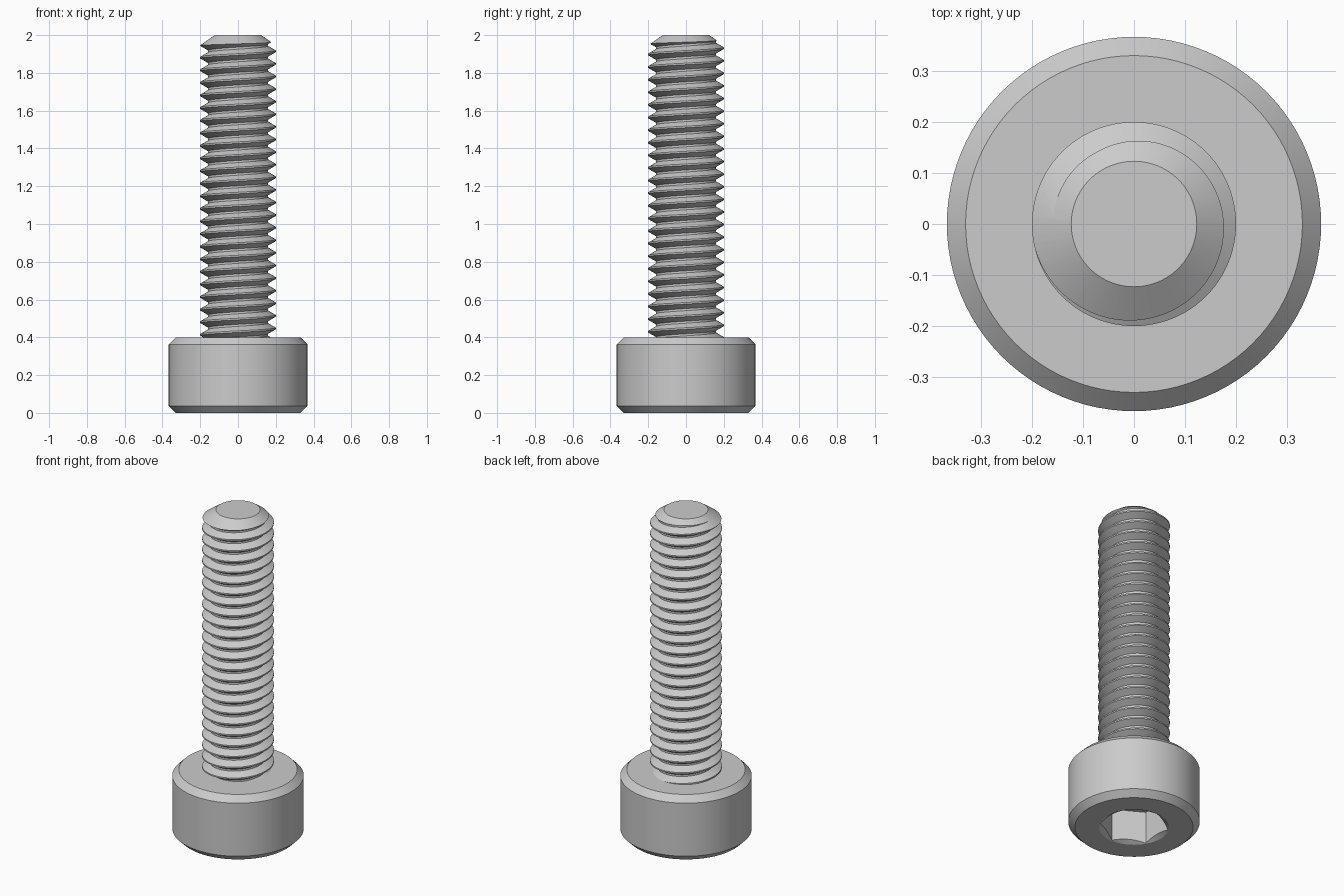
import bpy, bmesh
from math import sin, cos, pi, tau

if "Cube" in bpy.data.objects:
    bpy.data.objects.remove(bpy.data.objects["Cube"])

SEG = 96
PITCH = 0.0667
MAJOR, MINOR = 0.2, 0.159


def make_object(name, bm):
    bmesh.ops.recalc_face_normals(bm, faces=bm.faces)
    mesh = bpy.data.meshes.new(name)
    bm.to_mesh(mesh)
    bm.free()
    obj = bpy.data.objects.new(name, mesh)
    bpy.context.collection.objects.link(obj)
    return obj


def lathe(name, profile, sides=SEG, turn=0.0):
    """Closed solid of revolution from (radius, z) points, capped flat."""
    bm = bmesh.new()
    rings = [[bm.verts.new((r * cos(tau * j / sides + turn),
                            r * sin(tau * j / sides + turn), z))
              for j in range(sides)] for r, z in profile]
    for a, b in zip(rings, rings[1:]):
        for j in range(sides):
            k = (j + 1) % sides
            bm.faces.new((a[j], a[k], b[k], b[j]))
    bm.faces.new(rings[0][::-1])
    bm.faces.new(rings[-1])
    return make_object(name, bm)


def cut(obj, cutter, operation):
    cutter.hide_render = True
    bpy.context.view_layer.objects.active = obj
    mod = obj.modifiers.new("cut", 'BOOLEAN')
    mod.operation = operation
    mod.solver = 'EXACT'
    mod.object = cutter
    bpy.ops.object.modifier_apply(modifier=mod.name)
    bpy.data.objects.remove(cutter)


def smooth(obj):
    bpy.ops.object.select_all(action='DESELECT')
    obj.select_set(True)
    bpy.context.view_layer.objects.active = obj
    bpy.ops.object.shade_smooth_by_angle(angle=pi / 7)


def helical_rod(name):
    """Right-handed V thread; the last column joins the first one turn higher."""
    tooth = [(-0.0042, MAJOR), (0.0042, MAJOR), (0.0279, MINOR), (0.0388, MINOR)]
    rows = [(1.981 + t * PITCH + dz, r) for t in range(-26, 4) for dz, r in tooth]
    n = len(rows) - 4
    bm = bmesh.new()
    cols = []
    for j in range(SEG):
        a = tau * j / SEG
        cols.append([bm.verts.new((r * cos(a), r * sin(a), z + PITCH * j / SEG))
                     for z, r in (rows if j == 0 else rows[:n])])
    for j in range(SEG):
        nxt = cols[j + 1] if j < SEG - 1 else cols[0][4:]
        for i in range(n - 1):
            bm.faces.new((cols[j][i], nxt[i], nxt[i + 1], cols[j][i + 1]))
    # drop any leftover first-column rows, then fan-close both ends
    bmesh.ops.delete(bm, geom=[v for v in bm.verts if not v.link_faces], context='VERTS')
    rim = [e for e in bm.edges if e.is_boundary]
    low = bm.verts.new((0, 0, 0.26))
    high = bm.verts.new((0, 0, 2.15))
    for e in rim:
        v, w = e.verts
        bm.faces.new((v, w, low if v.co.z < 1 else high))
    return make_object(name, bm)


# Threaded shank, trimmed to length with a chamfered tip
shank = helical_rod("threaded_shank")
cut(shank, lathe("tip_trim", [(0.25, 0.395), (0.25, 1.9111), (0.123, 2.0)]), 'INTERSECT')
smooth(shank)

# Cylindrical head with both rims chamfered
head = lathe("head", [(0.33, 0), (0.3667, 0.0367), (0.3667, 0.3633), (0.33, 0.4)])

# Hexagonal socket with a shallow conical lead-in
cut(head, lathe("hex_socket", [(0.1925, -0.1), (0.1925, 0.2)], 6, pi / 6), 'DIFFERENCE')
cut(head, lathe("socket_lead_in", [(0.2306, -0.02), (0.144, 0.03)]), 'DIFFERENCE')
smooth(head)
